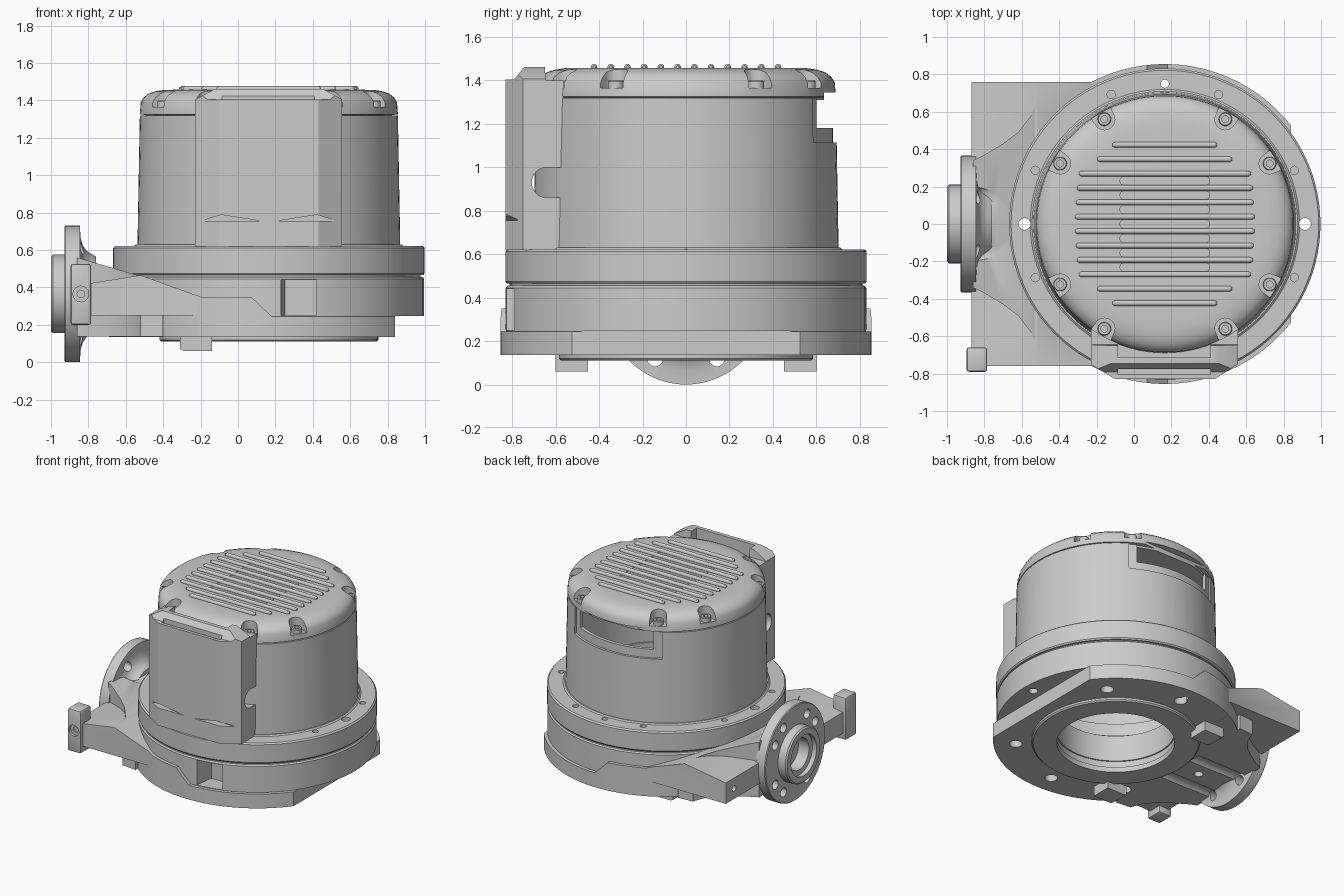
import bpy, bmesh
from math import sin, cos, pi, radians
from mathutils import Matrix, Vector

if "Cube" in bpy.data.objects:
    bpy.data.objects.remove(bpy.data.objects["Cube"])

CX = 0.165  # motor axis


def make(name, bm):
    bmesh.ops.remove_doubles(bm, verts=bm.verts, dist=1e-5)
    bmesh.ops.recalc_face_normals(bm, faces=bm.faces)
    me = bpy.data.meshes.new(name)
    bm.to_mesh(me)
    bm.free()
    ob = bpy.data.objects.new(name, me)
    bpy.context.collection.objects.link(ob)
    return ob


def lathe(name, prof, mat=Matrix.Translation((CX, 0, 0)), n=96):
    """Closed (radius, height) profile turned about local z."""
    bm = bmesh.new()
    rings = [[bm.verts.new(mat @ Vector((r * cos(2 * pi * i / n), r * sin(2 * pi * i / n), z)))
              for r, z in prof] for i in range(n)]
    m = len(prof)
    for i in range(n):
        a, b = rings[i], rings[(i + 1) % n]
        for j in range(m):
            k = (j + 1) % m
            if prof[j][0] == 0 and prof[k][0] == 0:
                continue
            quad = [a[j], b[j], b[k], a[k]]
            if prof[j][0] == 0:
                quad = [a[j], b[k], a[k]]
            elif prof[k][0] == 0:
                quad = [a[j], b[j], a[k]]
            bm.faces.new(quad)
    return make(name, bm)


def prism(name, pts, lo, hi, axis='z'):
    place = {'z': lambda a, b, h: (a, b, h), 'y': lambda a, b, h: (a, h, b),
             'x': lambda a, b, h: (h, a, b)}[axis]
    bm = bmesh.new()
    bot = [bm.verts.new(place(a, b, lo)) for a, b in pts]
    top = [bm.verts.new(place(a, b, hi)) for a, b in pts]
    bm.faces.new(bot)
    bm.faces.new(top)
    for i in range(len(pts)):
        j = (i + 1) % len(pts)
        bm.faces.new([bot[i], bot[j], top[j], top[i]])
    return make(name, bm)


def arc(cx, cy, r, a0, a1, n):
    return [(cx + r * cos(radians(a0 + (a1 - a0) * i / n)),
             cy + r * sin(radians(a0 + (a1 - a0) * i / n))) for i in range(n + 1)]


def rod(name, a, b, r, lo, hi, axis='z', n=24):
    return prism(name, arc(a, b, r, 0, 360 - 360 / n, n - 1), lo, hi, axis)


def box(name, x0, x1, y0, y1, z0, z1):
    return prism(name, [(x0, y0), (x1, y0), (x1, y1), (x0, y1)], z0, z1)


def boolean(ob, cutters, op='DIFFERENCE'):
    for c in cutters:
        mod = ob.modifiers.new('cut', 'BOOLEAN')
        mod.operation, mod.solver, mod.object = op, 'EXACT', c
        dg = bpy.context.evaluated_depsgraph_get()
        me = bpy.data.meshes.new_from_object(ob.evaluated_get(dg))
        ob.modifiers.clear()
        ob.data = me
        bpy.data.objects.remove(c)
    return ob


def join(name, parts):
    bm = bmesh.new()
    for p in parts:
        bm.from_mesh(p.data)
        bpy.data.objects.remove(p)
    me = bpy.data.meshes.new(name)
    bm.to_mesh(me)
    bm.free()
    ob = bpy.data.objects.new(name, me)
    bpy.context.collection.objects.link(ob)
    return ob


def polar(r, deg):
    return CX + r * cos(radians(deg)), r * sin(radians(deg))


def through():  # holes that pass the whole flange stack
    return [rod('c', *polar(.75, a), r, 0, .7) for a, r in ((0, .032), (180, .032), (90, .022))]


def under():  # mounting holes from below and pipe bolt channels
    return [rod('c', *polar(.7, 45 * k), .045, .1, .34) for k in (1, 2, 3, 5, 6, 7)] + \
        [rod('c', s * .15, .1, .06, -.88, -.42, 'x') for s in (-1, 1)]


# Base plate with the two raised side arms: side profile crossed with plan outline
base = prism('base_plate', [(-.87, .25), (-.87, .41), (-.52, .465), (-.2, .35), (.07, .35), (.18, .245),
                            (.84, .245), (.84, .135), (-.22, .135), (-.22, .25)], -1, 1, 'y')
boolean(base, [prism('c', [(-.9, .76), (-.9, -.76)] + arc(CX, 0, .855, -117.3, 117.3, 64), 0, 1)], 'INTERSECT')
boolean(base, [rod('c', CX, 0, .42, 0, .6, n=96), rod('c', .66, .33, .022, -.88, -.8, 'x'),
               rod('c', CX, 0, .82, .24, .6, n=96)] + under() + through())
rear = prism('rear_base', arc(CX, 0, .855, 116.8, 243.2, 40), .135, .252)
boolean(rear, [rod('c', CX, 0, .42, 0, .6, n=96)] + under() + through())
lathe('bottom_ring', [(.41, .11), (.575, .11), (.585, .12), (.585, .15), (.41, .15)])
for s, nm in ((-1, 'front'), (1, 'back')):
    prism(nm + '_foot', [(-.31, .14), (-.31, .07), (-.29, .06), (-.14, .06), (-.14, .14)],
          min(s * .45, s * .6), max(s * .45, s * .6), 'y')

# Neck flaring from the pipe flange into the housing
side = [(-.86, .34), (-.8, .37), (-.7, .43), (-.62, .49), (-.55, .58), (-.52, .66), (-.3, .68)]
neck = prism('neck', [(-.86, .137), (-.86, .56), (-.52, .46), (-.4, .38), (-.4, .137)], -.8, .8, 'y')
boolean(neck, [prism('c', side + [(x, -y) for x, y in reversed(side)], 0, 1)], 'INTERSECT')
boolean(neck, [rod('c', s * .14, .585, .065, -.9, -.71, 'x') for s in (-1, 1)] + under() + through())

# Round pipe flange with boss, bore and bolt holes
flange = lathe('pipe_flange', [(0, -.76), (0, -.8), (.12, -.8), (.12, -.96), (.155, -.965), (.155, -1), (.2, -1),
                               (.21, -.99), (.21, -.928), (.36, -.928), (.365, -.922), (.365, -.845),
                               (.3, -.842), (.26, -.83), (.23, -.81), (.215, -.785), (.2, -.76)],
               Matrix.Translation((0, 0, .365)) @ Matrix.Rotation(pi / 2, 4, 'Y'), 72)
boolean(flange, [rod('c', .285 * cos(radians(a)), .365 + .285 * sin(radians(a)), .035, -1, -.8, 'x')
                 for a in (32, 60, 120, 148, 212, 240, 300, 328)])

# Clamp lug on the front arm
lug = box('arm_lug', -.895, -.785, -.79, -.66, .2, .525)
bev = lug.modifiers.new('bevel', 'BEVEL')
bev.width, bev.segments = .012, 2
boolean(lug, [rod('c', -.84, .365, .042, -.9, -.77, 'y'), rod('c', -.84, .365, .02, -.78, -.6, 'y')])

# Lower and upper housing rings
lower = lathe('lower_ring', [(.41, .2), (.8, .2), (.83, .246), (.83, .445), (.822, .455), (.5, .455), (.5, .4),
                             (.41, .4)])
boolean(lower, [prism('c', [(.22, -.9), (.42, -.9), (.42, -.68), (.25, -.68)], .25, .44),
                box('c', .84, 1.1, -1, 1, .1, .246)] + under() + through())
gasket = lathe('ring_gasket', [(.6, .44), (.812, .44), (.812, .48), (.6, .48)])
boolean(gasket, through())
upper = lathe('upper_ring', [(.64, .465), (.825, .465), (.832, .475), (.832, .612), (.822, .622), (.72, .622),
                             (.71, .63), (.64, .63)])
boolean(upper, through() + [rod('c', *polar(.75, a), .022, .5, .7)
                            for a in (22.5, -22.5, 67.5, 112.5, 157.5, 202.5)])

# Motor cover shell with rear window and its stepped frame
shell = lathe('motor_cover', [(.65, .6), (.703, .6), (.69, 1.318), (.65, 1.318)])
frame = boolean(lathe('c', [(.676, 1.115), (.8, 1.115), (.8, 1.5), (.676, 1.5)]),
                [box('c', CX - .37, CX + .37, .3, .9, 1, 1.6)], 'INTERSECT')
boolean(shell, [box('c', CX - .31, CX + .31, .4, .9, 1.18, 1.4), frame])

# Lid with screw pockets and vent recesses
lid = lathe('lid', [(0, 1.31), (.655, 1.31), (.66, 1.322), (.69, 1.325), (.685, 1.39), (.67, 1.415), (.645, 1.435),
                    (.61, 1.448), (.56, 1.456), (.5, 1.457), (0, 1.457)])
screw_angles = [q + a for q in (0, 90, 180, 270) for a in (30, 60)]
pockets = []
for a in screw_angles:
    c = prism('c', [(.645 + x, y) for x, y in arc(0, 0, .055, 90, 270, 12)] + [(.8, -.075), (.8, .075)], 1.365, 1.6)
    c.data.transform(Matrix.Translation((CX, 0, 0)) @ Matrix.Rotation(radians(a), 4, 'Z'))
    pockets.append(c)


def slot(y, half, r, lo, hi):
    return prism('slot', arc(CX + half - r, y, r, -90, 90, 8) + arc(CX - half + r, y, r, 90, 270, 8), lo, hi)


boolean(lid, pockets + [slot(k * .077, .24, .022, 1.44, 1.5) for k in range(-3, 4)])
boolean(lid, [box('c', CX - .31, CX + .31, .635, .8, 1.2, 1.345)])

# Lid screws with sockets
screws = []
for a in screw_angles:
    x, y = polar(.647, a)
    screws.append(lathe('screw', [(0, 1.35), (.036, 1.35), (.036, 1.395), (.032, 1.4), (.018, 1.4), (.018, 1.38),
                                  (0, 1.38)], Matrix.Translation((x, y, 0)), 24))
join('lid_screws', screws)

# Cooling ribs, shorter toward the edges
ribs = []
for k, half in enumerate((.48, .475, .47, .46, .36, .28)):
    for s in (-1, 1):
        y = s * (k + .5) * .077
        ribs.append(lathe('rib', [(0, -half), (.007, -half), (.015, -half + .012), (.015, half - .012), (.007, half),
                                  (0, half)], Matrix.Translation((CX, y, 1.461)) @ Matrix.Rotation(pi / 2, 4, 'Y'), 16))
join('cooling_ribs', ribs)

# Terminal box on the front
tbox = prism('terminal_box', [(-.23, -.5), (-.23, -.75), (-.1, -.83), (.43, -.83), (.555, -.75), (.555, -.5)], .62, 1.6)
boolean(tbox, [prism('c', [(-.3, .5), (-.3, 1.365), (-.1, 1.475), (.43, 1.475), (.63, 1.365), (.63, .5)], -1, 0, 'y'),
               prism('c', [(-.9, .5), (-.9, 1.405), (-.79, 1.405), (-.745, 1.462), (-.65, 1.462), (-.645, 1.4),
                           (-.4, 1.4), (-.4, .5)], -1, 1, 'x')], 'INTERSECT')
wedge = [(-.2, .755), (-.09, .788), (.12, .755)]
boolean(tbox, [rod('c', CX, 0, .685, .5, 1.6, n=96),
               box('c', -.085, .41, -.805, -.775, 1.3, 1.6),
               box('c', -.085, .41, -.715, -.5, 1.34, 1.6),
               prism('c', arc(-.64, .93, .07, 90, 270, 16) + [(-.5, .86), (-.5, 1.0)], -.5, .7, 'x'),
               prism('c', wedge, -.9, -.775, 'y'),
               prism('c', [(2 * CX - x, z) for x, z in wedge], -.9, -.775, 'y')])

# Smooth shading with sharp edges kept
for ob in bpy.context.scene.objects:
    ob.data.shade_smooth()
    ob.data.set_sharp_from_angle(angle=radians(30))
